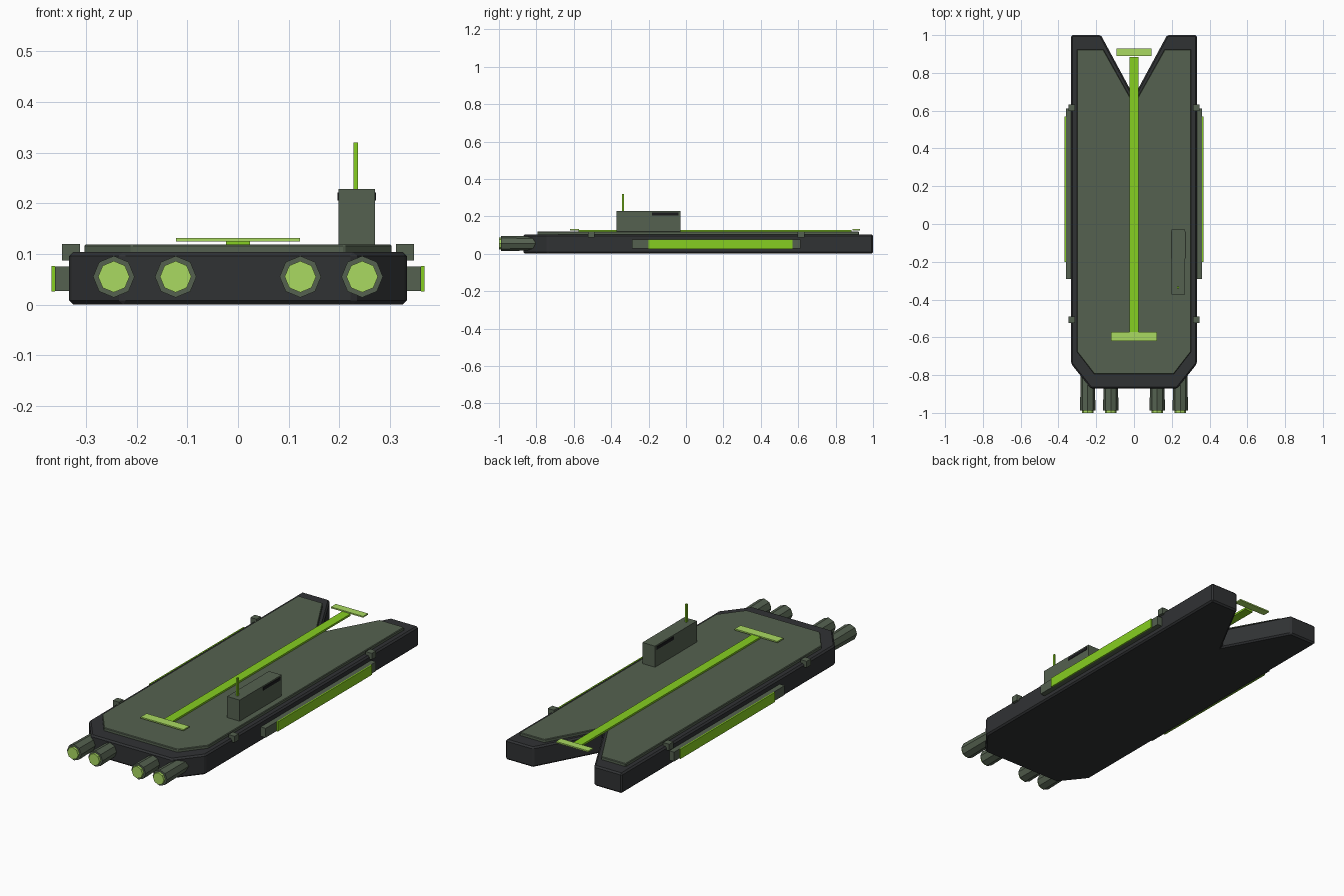
import bpy, bmesh, math

if "Cube" in bpy.data.objects:
    bpy.data.objects.remove(bpy.data.objects["Cube"])


def material(name, rgb):
    m = bpy.data.materials.new(name)
    m.diffuse_color = (*rgb, 1)
    m.use_nodes = True
    m.node_tree.nodes["Principled BSDF"].inputs["Base Color"].default_value = m.diffuse_color
    return m


DARK = material("dark_hull", (0.03, 0.032, 0.034))
GREY = material("grey_green", (0.09, 0.12, 0.08))
LIME = material("lime", (0.24, 0.62, 0.015))
GLOW = material("pale_lime", (0.4, 0.7, 0.12))
BLACK = material("window_black", (0.01, 0.01, 0.012))


def finish(name, bm, mat, bevel=0):
    bmesh.ops.recalc_face_normals(bm, faces=bm.faces)
    me = bpy.data.meshes.new(name)
    bm.to_mesh(me)
    bm.free()
    me.materials.append(mat)
    ob = bpy.data.objects.new(name, me)
    bpy.context.collection.objects.link(ob)
    if bevel:
        b = ob.modifiers.new("bevel", 'BEVEL')
        b.width = bevel
        b.segments = 1
        b.limit_method = 'ANGLE'
    return ob


def slab(name, half, z0, z1, mat, bevel):
    """Extrude a mirrored outline; half runs from stern to the notch side."""
    bm = bmesh.new()
    notch, side = half[-1], half[:-1]
    pts = side + [notch] + [(-x, y) for x, y in reversed(side)]
    face = bm.faces.new([bm.verts.new((x, y, z0)) for x, y in pts])
    ext = bmesh.ops.extrude_face_region(bm, geom=[face], use_keep_orig=True)
    top = [v for v in ext["geom"] if isinstance(v, bmesh.types.BMVert)]
    bmesh.ops.translate(bm, verts=top, vec=(0, 0, z1 - z0))
    return finish(name, bm, mat, bevel)


def box(name, x, y, z, mat, bevel=0):
    """Box from (min, max) ranges."""
    bm = bmesh.new()
    bmesh.ops.create_cube(bm, size=1)
    for v in bm.verts:
        v.co = [(r[0] + r[1]) / 2 + c * abs(r[1] - r[0]) for c, r in zip(v.co, (x, y, z))]
    return finish(name, bm, mat, bevel)


def octagon(name, x, z, y0, y1, r0, r1, mat):
    """Eight-sided tube section along y."""
    bm = bmesh.new()
    rings = [[bm.verts.new((x + r * math.cos(i * math.pi / 4), y, z + r * math.sin(i * math.pi / 4)))
              for i in range(8)] for y, r in ((y0, r0), (y1, r1))]
    for i in range(8):
        j = (i + 1) % 8
        bm.faces.new((rings[0][i], rings[0][j], rings[1][j], rings[1][i]))
    for ring in rings:
        bm.faces.new(ring)
    return finish(name, bm, mat)


# Hull and raised deck, both with a V-notched bow
slab("hull", [(0.23, -0.87), (0.333, -0.74), (0.333, 1.0), (0.175, 1.0), (0, 0.675)],
     0, 0.104, DARK, 0.008)
slab("deck", [(0.21, -0.795), (0.303, -0.675), (0.303, 0.925), (0.163, 0.925), (0, 0.635)],
     0.101, 0.119, GREY, 0.003)

# Runway marking
box("runway_stripe", (-0.024, 0.024), (-0.575, 0.885), (0.118, 0.128), LIME)
box("runway_stern_bar", (-0.122, 0.122), (-0.62, -0.572), (0.124, 0.131), GLOW)
box("runway_bow_bar", (-0.092, 0.092), (0.89, 0.93), (0.124, 0.131), GLOW)

# Command tower
box("tower", (0.198, 0.27), (-0.372, -0.03), (0.11, 0.228), GREY)
box("tower_window", (0.196, 0.272), (-0.182, -0.04), (0.205, 0.221), BLACK)
box("antenna", (0.228, 0.237), (-0.341, -0.331), (0.225, 0.32), LIME)

# Engines
for x in (-0.245, -0.123, 0.123, 0.245):
    octagon("engine", x, 0.055, -0.988, -0.79, 0.041, 0.037, GREY)
    octagon("engine_glow", x, 0.055, -1.0, -0.97, 0.031, 0.031, GLOW)

# Side pods with light strips, and small edge turrets
for s in (-1, 1):
    box("side_pod", (s * 0.32, s * 0.361), (-0.29, 0.612), (0.027, 0.075), GREY)
    box("side_light", (s * 0.361, s * 0.368), (-0.2, 0.57), (0.026, 0.076), LIME)
    for y in (-0.507, 0.615):
        box("edge_turret", (s * 0.312, s * 0.347), (y - 0.018, y + 0.018), (0.087, 0.12), GREY)
